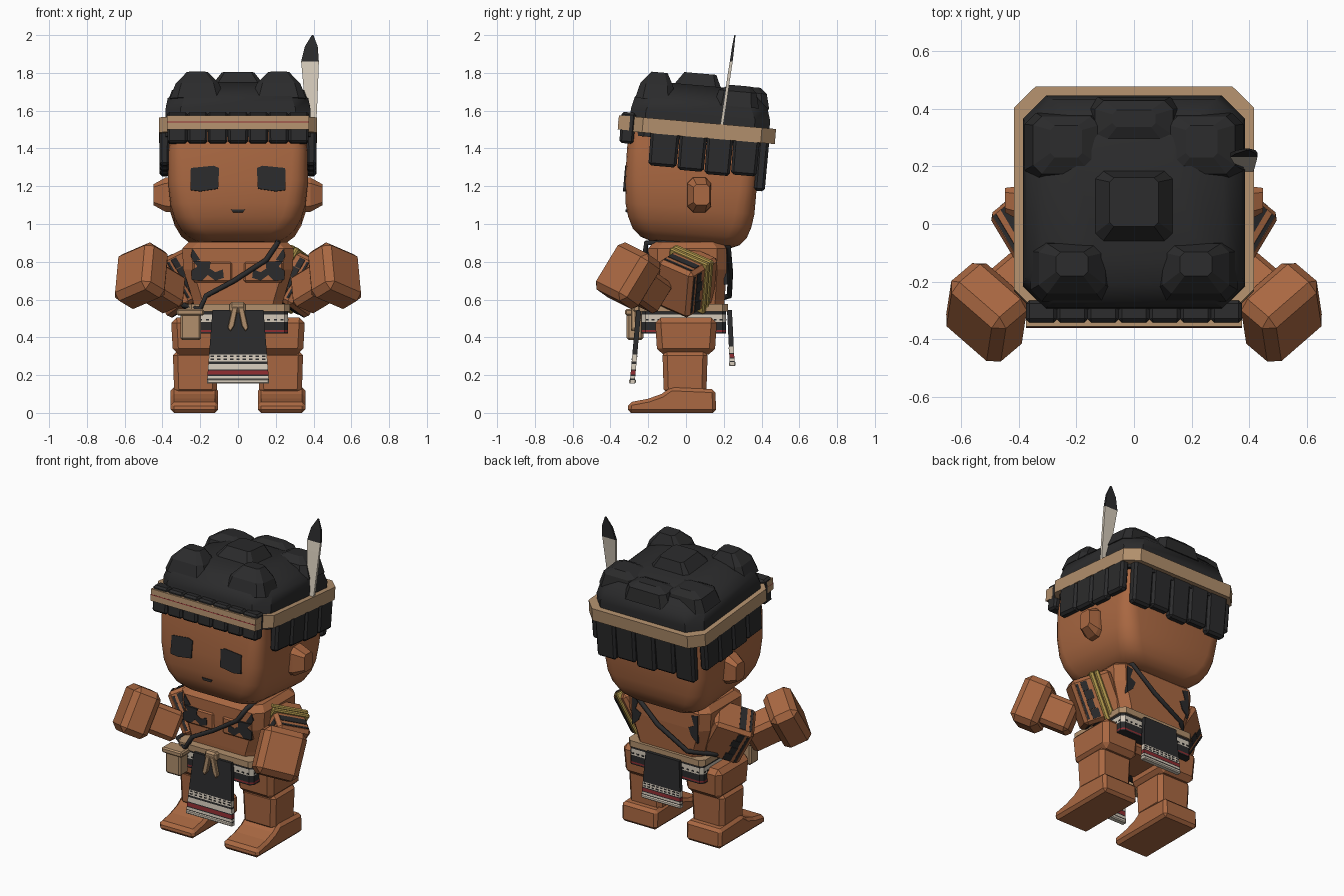
import bpy, bmesh, math
from mathutils import Matrix, Vector

if "Cube" in bpy.data.objects:
    bpy.data.objects.remove(bpy.data.objects["Cube"])

def colour(name, r, g, b):
    m = bpy.data.materials.new(name)
    m.use_nodes = True
    m.diffuse_color = (r, g, b, 1)
    m.node_tree.nodes["Principled BSDF"].inputs["Base Color"].default_value = (r, g, b, 1)
    return m

SKIN = colour("brown skin", .40, .138, .054)
DARK = colour("charcoal", .024, .024, .025)
TAN = colour("tan leather", .44, .275, .15)
CREAM = colour("cream", .66, .59, .49)
GOLD = colour("gold", .45, .32, .075)
RED = colour("dark red", .27, .025, .03)

# The head leans back slightly around this pivot
PIVOT = Vector((0, .05, 1.5))
TILT = Matrix.Translation(PIVOT) @ Matrix.Rotation(math.radians(-5), 4, 'X') @ Matrix.Translation(-PIVOT)

def finish(name, bm, mats, frame=None, bevel=0, smooth=False):
    bmesh.ops.recalc_face_normals(bm, faces=bm.faces)
    if frame:
        bm.transform(frame)
    me = bpy.data.meshes.new(name)
    bm.to_mesh(me)
    bm.free()
    for m in mats:
        me.materials.append(m)
    ob = bpy.data.objects.new(name, me)
    bpy.context.scene.collection.objects.link(ob)
    if bevel:
        mod = ob.modifiers.new("chamfer", 'BEVEL')
        mod.width, mod.segments = bevel, 1
    if smooth:
        for p in me.polygons:
            p.use_smooth = True
        me.set_sharp_from_angle(angle=math.radians(40))

def block(name, x, y, z, mat, frame=None, bevel=0, taper=1):
    """Box between (lo, hi) pairs; taper scales its bottom in x and y."""
    bm = bmesh.new()
    bmesh.ops.create_cube(bm, size=1)
    for v in bm.verts:
        s = taper if v.co.z < 0 else 1
        v.co = [sum(r) / 2 + c * k * (r[1] - r[0]) for r, c, k in zip((x, y, z), v.co, (s, s, 1))]
    finish(name, bm, [mat], frame, bevel)

def loft(name, rings, mats, frame=None, n=1, smooth=False):
    """Stack of rectangles (z, centre x, half x, y0, y1, corner); one material per storey."""
    bm = bmesh.new()
    loops = []
    for z, cx, hx, y0, y1, c in rings:
        cy, hy, pts = (y0 + y1) / 2, (y1 - y0) / 2, []
        for k, (sx, sy) in enumerate(((1, 1), (-1, 1), (-1, -1), (1, -1))):
            for i in range(n + 1 if c else 1):
                a = math.pi / 2 * (k + i / n)
                pts.append(bm.verts.new((cx + sx * (hx - c) + c * math.cos(a),
                                         cy + sy * (hy - c) + c * math.sin(a), z)))
        loops.append(pts)
    used = list(dict.fromkeys(mats))
    seq = mats if len(mats) > 1 else mats * len(rings)
    for lo, hi, m in zip(loops, loops[1:], seq):
        for i in range(len(lo)):
            j = (i + 1) % len(lo)
            bm.faces.new((lo[i], lo[j], hi[j], hi[i])).material_index = used.index(m)
    bm.faces.new(loops[0]).material_index = used.index(seq[0])
    bm.faces.new(loops[-1]).material_index = used.index(seq[len(rings) - 2])
    finish(name, bm, used, frame, smooth=smooth)

def prism(name, pts, axis, lo, hi, mat, frame=None, bevel=0):
    """Outline in xz (axis y) or yz (axis x), extruded from lo to hi."""
    bm = bmesh.new()
    put = (lambda p, t: (p[0], t, p[1])) if axis == 'y' else (lambda p, t: (t, p[0], p[1]))
    a, b = [[bm.verts.new(put(p, t)) for p in pts] for t in (lo, hi)]
    bm.faces.new(a)
    bm.faces.new(b)
    for i in range(len(pts)):
        j = (i + 1) % len(pts)
        bm.faces.new((a[i], a[j], b[j], b[i]))
    finish(name, bm, [mat], frame, bevel)

def aim(origin, d, roll=0):
    """Frame whose x axis follows d, with z kept upright and then rolled around d."""
    x = Vector(d).normalized()
    y = Vector((0, 0, 1)).cross(x).normalized()
    m = Matrix((x, y, x.cross(y))).transposed().to_4x4()
    m.translation = origin
    return m @ Matrix.Rotation(math.radians(roll), 4, 'X')

def span(c, w):
    return (c - w / 2, c + w / 2)

# Head
loft("head", [(.89, 0, .19, -.13, .29, .09), (.91, 0, .25, -.19, .335, .1), (.95, 0, .30, -.235, .37, .1),
              (1.01, 0, .335, -.265, .39, .1), (1.08, 0, .357, -.285, .40, .1), (1.2, 0, .37, -.297, .40, .09),
              (1.36, 0, .368, -.302, .40, .08), (1.5, 0, .355, -.30, .40, .08)], [SKIN], TILT, n=4, smooth=True)
prism("mouth", [(-.037, 1.047), (.037, 1.047), (.026, 1.032), (-.026, 1.032)], 'y', -.281, -.26, DARK, TILT)

# Hair cap with raised lumps
loft("hair_cap", [(1.44, 0, .385, -.30, .44, .08), (1.58, 0, .385, -.30, .44, .08), (1.645, 0, .372, -.285, .42, .09),
                  (1.70, 0, .31, -.23, .36, .09), (1.735, 0, .2, -.14, .26, .08)], [DARK], TILT, smooth=True)
lumps = [(0, .05, .085, .085, 1.798), (0, .345, .075, .03, 1.75)]
for s in (1, -1):
    lumps += [(s * .235, .265, .055, .055, 1.752), (s * .215, -.165, .055, .042, 1.785)]
for cx, cy, hx, hy, top in lumps:
    loft("hair_lump", [(1.64, cx, hx + .09, cy - hy - .075, cy + hy + .055, .04),
                       (1.72, cx, hx + .06, cy - hy - .055, cy + hy + .035, .03),
                       (top, cx, hx, cy - hy, cy + hy, .015)], [DARK], TILT)

# Hanging tufts: fringe, back and sides
for i in range(7):
    block("fringe_tuft", span((i - 3) * .107, .108), (-.347, -.27), (1.395, 1.56), DARK, TILT, .012, .97)
for i in range(5):
    block("back_tuft", span((i - 2) * .141, .142), (.385, .445), (1.205 + .02 * (i % 2), 1.5), DARK, TILT, .014, .95)
for s in (1, -1):
    for y0, y1, low in ((-.185, -.03, 1.29), (-.03, .115, 1.28), (.115, .255, 1.27), (.255, .395, 1.28)):
        block("side_tuft", span(s * .388, .056), (y0, y1), (low, 1.5), DARK, TILT, .014, .96)

# Headband with a thin red line
loft("headband", [(z, 0, .417, -.305, .475, .075) for z in (1.46, 1.54)], [TAN], TILT)
block("headband_front", (-.375, .375), (-.36, -.3), (1.465, 1.54), TAN, TILT)
block("headband_front_line", (-.375, .375), (-.361, -.3), (1.501, 1.506), RED, TILT)

# Feather
loft("feather", [(1.5, .392, .02, .178, .194, 0), (1.6, .388, .03, .193, .209, 0), (1.8, .383, .043, .222, .238, 0),
                 (1.86, .381, .047, .232, .247, 0), (1.94, .388, .034, .244, .256, 0), (2.0, .395, .004, .256, .262, 0)],
     [CREAM, CREAM, CREAM, DARK, DARK])

# Torso, pelvis and neck
loft("torso", [(.52, 0, .225, -.19, .2, .05), (.60, 0, .24, -.195, .205, .05), (.76, 0, .29, -.2, .215, .05),
               (.87, 0, .295, -.2, .215, .05), (.905, 0, .26, -.17, .19, .05)], [SKIN])
block("neck", (-.15, .15), (-.12, .15), (.88, .95), SKIN)
block("pelvis", (-.2, .2), (-.14, .14), (.37, .47), SKIN, bevel=.03)

# Skirt wrap and belt
wrap = [.42, .428, .438, .48, .522, .54]
loft("skirt_wrap", [(z, 0, .265, -.235, .212, .02) for z in wrap], [DARK, RED, DARK, CREAM, DARK])
for i in range(14):
    for y in (-.2355, .2125):
        block("wrap_stitch", span((i - 6.5) * .036, .016), span(y, .003), (.488, .497), DARK)
    for x in (-.2655, .2655):
        block("wrap_side_stitch", span(x, .003), span((i - 6.5) * .03 - .01, .014), (.488, .497), DARK)
loft("belt", [(z, 0, .275, -.246, .222, .03) for z in (.537, .576)], [TAN])

# Front and back aprons with woven bands
def apron(name, y_top, y_low, z_low, w_top, w_low, marks, mats):
    def ring(z):
        t = (.545 - z) / (.545 - z_low)
        y = y_top + (y_low - y_top) * t
        return (z, 0, w_top + (w_low - w_top) * t, y - .013, y + .013, 0)
    loft(name, [ring(z) for z in marks], mats)
    for z in (marks[-2] - .009, marks[-2] - .025):
        _, _, w, y0, y1, _ = ring(z)
        for i in range(9):
            block(name + "_weave", span((i - 4) * w * .22, .018), (y0 - .001, y1 + .001), span(z, .008), DARK)

apron("front_apron", -.25, -.285, .155, .135, .165,
      [.155, .175, .182, .196, .202, .225, .231, .26, .272, .308, .545],
      [CREAM, DARK, CREAM, DARK, RED, DARK, CREAM, DARK, CREAM, DARK])
apron("back_apron", .23, .245, .25, .12, .14,
      [.25, .27, .276, .288, .293, .312, .318, .352, .545],
      [CREAM, DARK, CREAM, DARK, RED, DARK, CREAM, DARK])
for y, z, w in ((-.283, .167, .165), (.245, .26, .14)):
    block("apron_hem", (-w, w), span(y, .036), span(z, .024), CREAM, bevel=.006)

# Belt knot with two tails
block("belt_knot", (-.045, .04), (-.285, -.24), (.53, .588), TAN, bevel=.012)
for s in (1, -1):
    prism("knot_tail", [(0, .56), (s * .03, .56), (s * .055, .45), (s * .04, .43), (s * .02, .46)],
          'y', -.29, -.265, TAN, bevel=.004)

# Pouch and its cord
block("pouch", (-.305, -.195), (-.315, -.225), (.385, .53), TAN, bevel=.012)
block("pouch_lid", (-.325, -.18), (-.322, -.22), (.515, .55), TAN, bevel=.008)
cord = bpy.data.curves.new("shoulder_cord", 'CURVE')
cord.dimensions, cord.bevel_depth, cord.bevel_resolution = '3D', .015, 1
route = [(.21, -.21, .90), (.15, -.22, .81), (-.02, -.222, .70), (-.17, -.225, .62), (-.2, -.255, .55), (-.29, -.2, .57),
         (-.285, .1, .58), (-.17, .23, .62), (.04, .235, .74), (.2, .225, .88), (.21, .1, .915)]
line = cord.splines.new('POLY')
line.points.add(len(route) - 1)
for p, co in zip(line.points, route):
    p.co = (*co, 1)
line.use_cyclic_u = True
cord.materials.append(DARK)
bpy.context.scene.collection.objects.link(bpy.data.objects.new("shoulder_cord", cord))

# Paired parts
for s, side in ((1, "left"), (-1, "right")):
    def sx(pts):
        return [(s * u, v) for u, v in pts]

    def pair(lo, hi):
        return tuple(sorted((s * lo, s * hi)))

    # Eyes and ears
    prism(side + "_eye", sx([(.105, 1.155), (.1, 1.265), (.13, 1.277), (.25, 1.265), (.252, 1.148), (.2, 1.141)]),
          'y', -.304, -.285, DARK, TILT)
    ear = aim((s * .33, .07, 1.155), (s, 0, 0)) @ Matrix.Rotation(math.pi / 2, 4, 'Y')
    loft(side + "_ear", [(0, 0, .095, -.063, .063, .03), (.055, 0, .09, -.063, .063, .03),
                         (.118, 0, .055, -.03, .055, .015)], [SKIN], ear @ Matrix.Diagonal((1, s, 1, 1)))

    # Chest plates and painted marks
    block(side + "_chest", pair(.03, .24), (-.208, -.15), (.69, .80), SKIN, bevel=.01)
    prism(side + "_chest_mark", sx([(.075, .715), (.08, .76), (.12, .745), (.15, .765), (.145, .8), (.24, .805),
                                    (.215, .775), (.245, .755), (.245, .705), (.19, .7), (.16, .73), (.12, .7)]),
          'y', -.212, -.2, DARK)
    prism(side + "_upper_mark", sx([(.2, .81), (.24, .87), (.25, .83), (.235, .80)]), 'y', -.204, -.19, DARK)
    prism(side + "_back_mark", sx([(.19, .72), (.17, .77), (.21, .79), (.19, .85), (.235, .86), (.235, .68)]),
          'y', .2, .219, DARK)

    # Upper arm, rolled forward, with painted marks
    upper = aim((s * .305, 0, .695), (s * .7, -.57, -.35), s * -22)
    block(side + "_upper_arm", (-.13, .12), (-.112, .112), (-.14, .14), SKIN, upper, .02)
    for j in (-1, 1):
        for i in range(4):
            block(side + "_arm_mark", span(.04 + .008 * (i % 2), .05 - .012 * (i % 2)), span(j * .112, .006),
                  span((i - 1.5) * .058, .056), DARK, upper)
        for x, w in ((.04, .04), (.09, .014)):
            block(side + "_arm_mark_end", span(x, w), (-.09, .09), span(j * .14, .006), DARK, upper)
        block(side + "_arm_line", span(.09, .014), span(j * .112, .006), (-.11, .11), DARK, upper)
    if s > 0:
        for x in (-.048, -.016):
            block("arm_ring", span(x, .029), (-.126, .126), (-.154, .154), GOLD, upper, .007)

    # Forearm and fist
    fist = aim((s * .51, -.305, .725), (s * .66, -.56, .4), s * -20)
    block(side + "_forearm", (-.26, 0), (-.085, .085), (-.095, .095), SKIN, fist, .025)
    block(side + "_fist", (-.085, .09), (-.132, .132), (-.146, .146), SKIN, fist, .035)

    # Legs and feet
    block(side + "_thigh", pair(.085, .355), (-.165, .165), (.31, .505), SKIN, None, .03, .92)
    block(side + "_shin", pair(.105, .345), (-.125, .115), (.1, .33), SKIN, None, .025, .94)
    prism(side + "_foot", [(-.31, 0), (-.305, .055), (-.2, .075), (-.13, .1), (-.08, .135), (.155, .125), (.16, 0)],
          'x', s * .105, s * .357, SKIN, bevel=.018)
